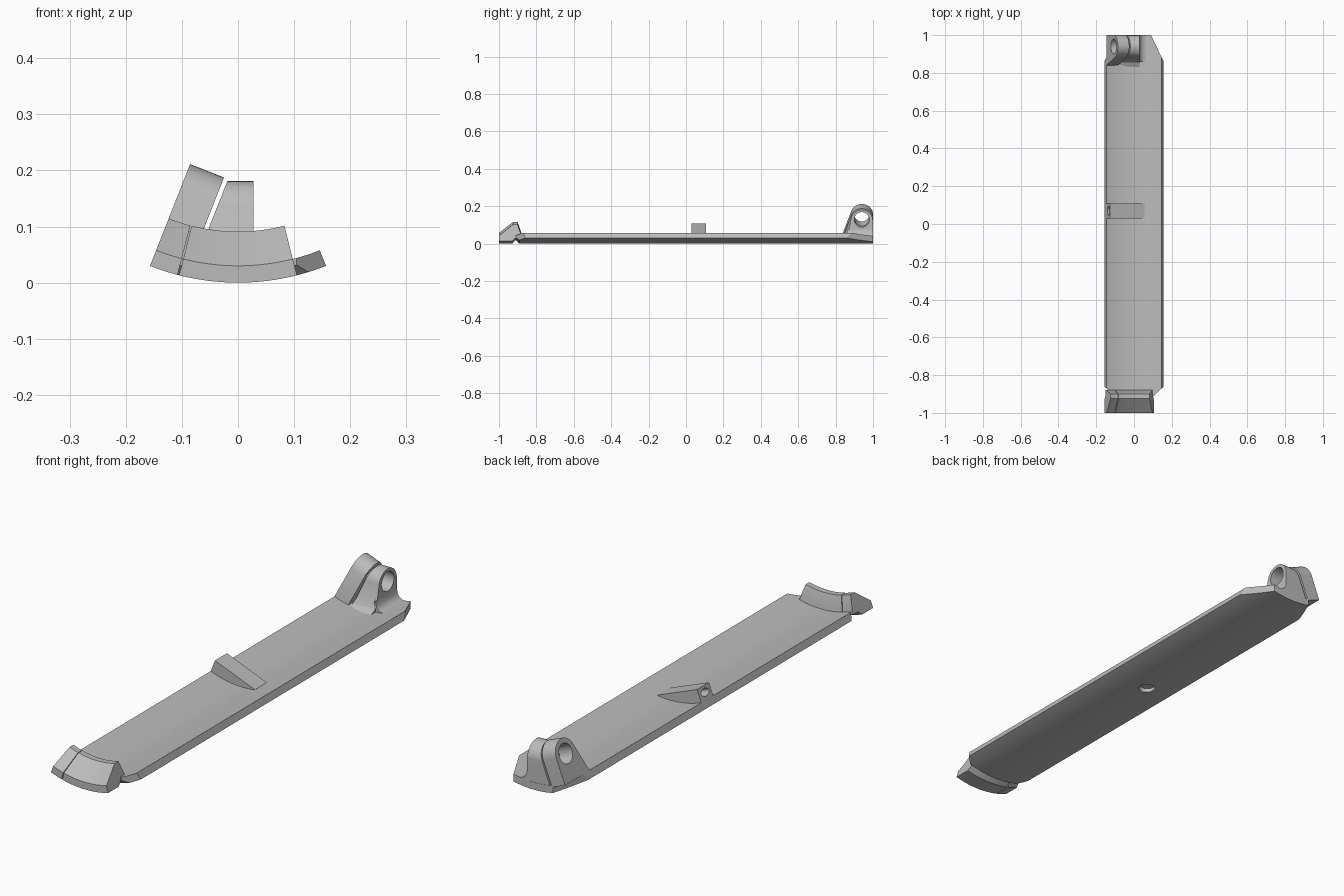
import bpy, bmesh
from math import radians, sin, cos, pi
from mathutils import Matrix, Vector

if "Cube" in bpy.data.objects:
    bpy.data.objects.remove(bpy.data.objects["Cube"])

R = 0.428                      # outer radius of the curved panel
TILT = radians(21.5)           # half angle of the panel
CENTRE = Vector((0, 0, R))
LEAN = Matrix.Translation(CENTRE) @ Matrix.Rotation(TILT, 4, 'Y') @ Matrix.Translation(-CENTRE)

grey = bpy.data.materials.new("plain grey")
grey.use_nodes = True
colour = (0.5, 0.5, 0.5, 1)
grey.diffuse_color = colour
grey.node_tree.nodes["Principled BSDF"].inputs["Base Color"].default_value = colour


def finish(name, bm, matrix=None):
    bmesh.ops.recalc_face_normals(bm, faces=bm.faces)
    if matrix:
        bm.transform(matrix)
    mesh = bpy.data.meshes.new(name)
    bm.to_mesh(mesh)
    bm.free()
    mesh.materials.append(grey)
    ob = bpy.data.objects.new(name, mesh)
    bpy.context.collection.objects.link(ob)
    smooth(ob)
    return ob


def smooth(ob):
    bpy.ops.object.select_all(action='DESELECT')
    ob.select_set(True)
    bpy.context.view_layer.objects.active = ob
    bpy.ops.object.shade_smooth_by_angle(angle=radians(28))


def loft(rings):
    """Close a row of matching rings into a solid."""
    bm = bmesh.new()
    rows = [[bm.verts.new(p) for p in ring] for ring in rings]
    for a, b in zip(rows, rows[1:]):
        for i in range(len(a)):
            j = (i + 1) % len(a)
            bm.faces.new((a[i], a[j], b[j], b[i]))
    bm.faces.new(rows[0])
    bm.faces.new(rows[-1][::-1])
    return bm


def arc_sweep(profile, start, end, steps=24):
    """Sweep a (y, height) profile around the long axis."""
    rings = []
    for i in range(steps + 1):
        a = start + (end - start) * i / steps
        rings.append([((R - h) * sin(a), y, R - (R - h) * cos(a)) for y, h in profile])
    return loft(rings)


def prism_x(points, a, b):
    return loft([[(x, y, z) for y, z in points] for x in (a, b)])


def prism_y(points, a, b):
    return loft([[(x, y, z) for x, z in points] for y in (a, b)])


def slice_off(bm, point, normal):
    """Remove everything on the normal's side and cap the cut."""
    geom = bm.verts[:] + bm.edges[:] + bm.faces[:]
    bmesh.ops.bisect_plane(bm, geom=geom, plane_co=point, plane_no=normal, clear_outer=True)
    bmesh.ops.holes_fill(bm, edges=[e for e in bm.edges if e.is_boundary], sides=0)


def bore(ob, centre, axis, radius, depth, matrix=None, stretch=1):
    """Cut a round or oval hole."""
    bm = bmesh.new()
    bmesh.ops.create_cone(bm, cap_ends=True, segments=32, radius1=radius, radius2=radius, depth=depth)
    bm.transform(Matrix.Scale(stretch, 4, (0, 1, 0)))
    if axis == 'X':
        bm.transform(Matrix.Rotation(pi / 2, 4, 'Y'))
    bm.transform(Matrix.Translation(centre))
    cutter = finish("hole_cutter", bm, matrix)
    cutter.hide_render = True
    mod = ob.modifiers.new("hole", 'BOOLEAN')
    mod.operation = 'DIFFERENCE'
    mod.solver = 'EXACT'
    mod.object = cutter
    bpy.context.view_layer.objects.active = ob
    bpy.ops.object.modifier_apply(modifier=mod.name)
    bpy.data.objects.remove(cutter)
    smooth(ob)


def round_top(foot, y, z, r, first):
    """Lug outline: front foot, rounded head, straight back."""
    head = [(y + r * cos(a), z + r * sin(a))
            for a in [first * (1 - i / 20) for i in range(21)]]
    return foot + head + [(y + r, foot[0][1])]


# Curved panel with four clipped corners and an underside pocket
bm = arc_sweep([(-0.91, 0.03), (-0.91, 0.018), (-0.89, 0), (1, 0), (1, 0.03)], -TILT, TILT)
for s in (-1, 1):
    slice_off(bm, (s * 0.157, 0.86, 0), (s * 0.14, 0.067, 0))
    slice_off(bm, (s * 0.157, -0.86, 0), (s * 0.04, -0.042, 0))
panel = finish("curved_panel", bm)
bore(panel, (-0.01, 0.07, 0), 'Z', 0.033, 0.04)

# Front lip, split into a main piece and a side piece
lip = [(-1, 0), (-1, 0.03), (-0.925, 0.091), (-0.9, 0.091), (-0.88, 0.03),
       (-0.88, 0.018), (-0.91, 0.018), (-0.93, 0)]
SPLIT = radians(14.2)
finish("front_lip", arc_sweep(lip, -SPLIT, SPLIT))
finish("front_lip_side", arc_sweep(lip, -TILT, -SPLIT - radians(0.4), 8))

# Upright hinge lug, its inner side leaning with the neighbour
outline = round_top([(0.83, 0.02), (0.83, 0.03), (0.855, 0.042), (0.868, 0.062)],
                    0.94, 0.122, 0.059, radians(165))
bm = prism_x(outline, -0.12, 0.028)
slice_off(bm, (-0.019, 0, 0.181), (-cos(TILT), 0, sin(TILT)))
lug = finish("upright_lug", bm)
bore(lug, (0, 0.94, 0.128), 'X', 0.04, 0.4)

# Concave fillet beside the upright lug
fillet = [(0.02, 0.02), (0.02, 0.075), (0.028, 0.075), (0.031, 0.057),
          (0.038, 0.045), (0.05, 0.037), (0.065, 0.034), (0.065, 0.02)]
finish("lug_fillet", prism_y(fillet, 0.86, 1))

# Leaning hinge lug
outline = round_top([(0.84, 0.028), (0.84, 0.032)], 0.94, 0.135, 0.06, radians(165))
lug = finish("leaning_lug", prism_x(outline, 0, 0.065), LEAN)
bore(lug, (0.03, 0.94, 0.135), 'X', 0.04, 0.2, LEAN)

# Wedge block in the middle with an oval socket in its end
wedge = [(0, 0.02), (0, 0.083), (0.196, 0.083), (0.196, 0.07), (0.1, 0.025)]
block = finish("wedge_block", prism_y(wedge, 0.03, 0.108), LEAN)
bore(block, (0, 0.069, 0.058), 'X', 0.015, 0.12, LEAN, 1.6)
